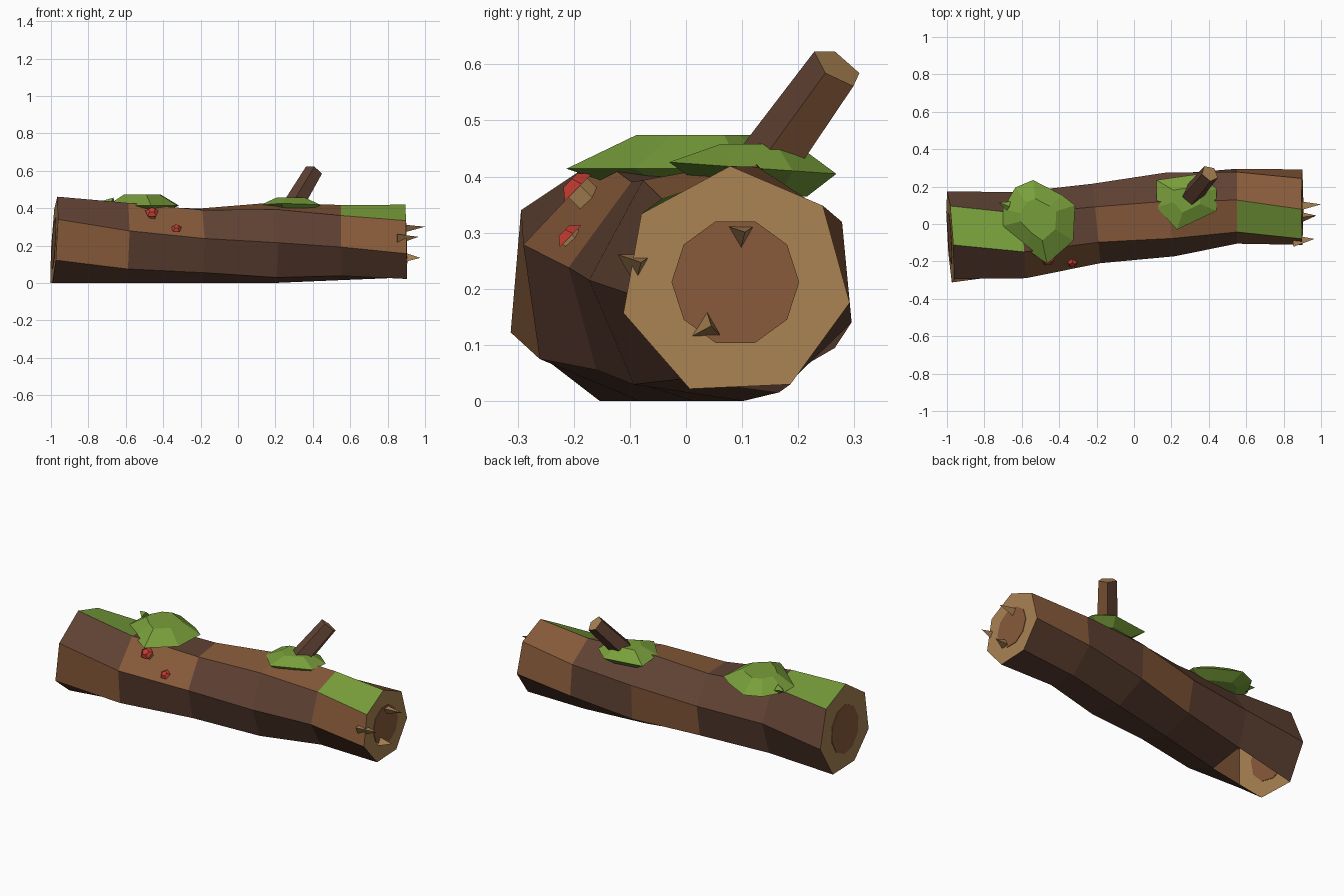
import bpy, bmesh, math
from mathutils import Vector, Quaternion

if "Cube" in bpy.data.objects:
    bpy.data.objects.remove(bpy.data.objects["Cube"], do_unlink=True)


def material(name, rgb):
    m = bpy.data.materials.new(name)
    m.use_nodes = True
    m.diffuse_color = (*rgb, 1)
    m.node_tree.nodes["Principled BSDF"].inputs["Base Color"].default_value = (*rgb, 1)
    return m


DARK = material("dark bark", (0.115, 0.053, 0.033))
LIGHT = material("light bark", (0.242, 0.102, 0.042))
WOOD = material("cut wood", (0.395, 0.225, 0.085))
MOSS = material("moss green", (0.19, 0.345, 0.043))
RED = material("mushroom red", (0.54, 0.045, 0.032))


def finish(name, bm, *mats):
    bmesh.ops.recalc_face_normals(bm, faces=bm.faces)
    mesh = bpy.data.meshes.new(name)
    bm.to_mesh(mesh)
    bm.free()
    for m in mats:
        mesh.materials.append(m)
    ob = bpy.data.objects.new(name, mesh)
    bpy.context.collection.objects.link(ob)
    return ob


def spike(name, base, tip, r1, r2, sides, *mats, roll=0):
    """Tapered prism from base to tip; its end face may have its own colour."""
    base, tip = Vector(base), Vector(tip)
    axis = tip - base
    bm = bmesh.new()
    bmesh.ops.create_cone(bm, cap_ends=True, segments=sides, radius1=r1,
                          radius2=r2, depth=axis.length)
    bm.normal_update()
    for f in bm.faces:
        f.material_index = int(len(mats) > 1 and f.normal.z > 0.9)
    ob = finish(name, bm, *mats)
    ob.rotation_mode = 'QUATERNION'
    ob.rotation_quaternion = axis.to_track_quat('Z', 'Y') @ Quaternion((0, 0, 1), roll)
    ob.location = (base + tip) / 2
    return ob


# Log stations: x, centre y, centre z, radius, twist in degrees, lean with y, lean with z
STATIONS = [
    (-0.983, -0.077, 0.212, 0.252, 98, -0.06, 0.06),
    (-0.60, -0.064, 0.207, 0.237, 111, -0.08, 0.03),
    (-0.20, 0.005, 0.198, 0.218, 118, -0.10, 0.0),
    (0.19, 0.060, 0.205, 0.233, 126, -0.11, 0.0),
    (0.55, 0.101, 0.212, 0.207, 134, 0.0, 0.0),
    (0.90, 0.088, 0.212, 0.207, 144, 0.0, -0.02),
]
SIDES = 7


def ring(station, sides=SIDES, scale=1.0, shift=0.0):
    x, cy, cz, r, twist, ly, lz = station
    pts = []
    for k in range(sides):
        a = math.radians(twist) + math.tau * k / sides
        dy, dz = r * scale * math.cos(a), r * scale * math.sin(a)
        pts.append((x + shift + ly * dy + lz * dz, cy + dy, max(0, cz + dz)))
    return pts


def bridge(bm, a, b):
    """Quads between two rings of the same length."""
    n = len(a)
    return [bm.faces.new((a[k], a[(k + 1) % n], b[(k + 1) % n], b[k])) for k in range(n)]


# Log: bands run front upper, front middle, front low, bottom, back low, back, top
LIGHT_PATCHES = {(0, 1), (1, 0), (2, 6), (2, 4), (3, 6), (4, 0), (4, 4), (4, 5)}
MOSS_PATCHES = {(0, 6), (4, 6)}
bm = bmesh.new()
rings = [[bm.verts.new(p) for p in ring(s)] for s in STATIONS]
for s in range(len(rings) - 1):
    for k, f in enumerate(bridge(bm, rings[s], rings[s + 1])):
        f.material_index = 1 if (s, k) in LIGHT_PATCHES else 3 if (s, k) in MOSS_PATCHES else 0
        if (s, k) == (0, 3):
            rotten_gap = f
for end in (rings[0], rings[-1]):
    bm.faces.new(end).material_index = 2
bmesh.ops.recalc_face_normals(bm, faces=bm.faces)
bm.faces.remove(rotten_gap)
finish("log", bm, DARK, LIGHT, WOOD, MOSS)

# Heartwood plates on both cut ends
for name, station in (("right_heartwood", STATIONS[0]), ("left_heartwood", STATIONS[-1])):
    bm = bmesh.new()
    lo, hi = [[bm.verts.new(p) for p in ring(station, 10, 0.55, d)] for d in (-0.003, 0.003)]
    bm.faces.new(lo)
    bm.faces.new(hi)
    bridge(bm, lo, hi)
    finish(name, bm, LIGHT)

# Splinters on the broken end
for i, (y, z, x0, x1, roll) in enumerate([(0.095, 0.297, 0.85, 1.0, math.pi),
                                          (-0.09, 0.243, 0.85, 0.965, math.pi),
                                          (0.035, 0.13, 0.88, 0.975, 0)]):
    spike(f"splinter_{i + 1}", (x0, y, z), (x1, y + 0.01, z + 0.004), 0.037, 0.0, 3,
          WOOD, roll=roll)

# Broken five-sided branch with a pale end and one lighter side
branch = spike("branch", (0.26, 0.095, 0.35), (0.405, 0.27, 0.595), 0.06, 0.05, 5,
               DARK, WOOD, LIGHT, roll=math.pi)
max((p for p in branch.data.polygons if len(p.vertices) == 4),
    key=lambda p: (branch.rotation_quaternion @ p.normal).x).material_index = 2


# Moss clumps: an outline rim, with a smaller ring above and below it
def clump(name, outline, rim_z, slope, top_z, bottom_z, inner):
    centre = sum((Vector(p) for p in outline), Vector((0, 0))) / len(outline)
    bm = bmesh.new()

    def layer(scale, z, lean):
        pts = [centre + (Vector(p) - centre) * scale for p in outline]
        return [bm.verts.new((p.x, p.y, z + lean * (p.y - centre.y))) for p in pts]

    top, rim, bottom = layer(inner, top_z, 0), layer(1, rim_z, slope), layer(0.6, bottom_z, slope)
    bridge(bm, top, rim)
    bridge(bm, rim, bottom)
    bm.faces.new(top)
    bm.faces.new(bottom)
    return finish(name, bm, MOSS)


clump("large_moss", [(-0.54, 0.235), (-0.385, 0.155), (-0.315, 0.1), (-0.325, -0.09),
                     (-0.465, -0.213), (-0.58, -0.13), (-0.7, -0.01), (-0.7, 0.08),
                     (-0.635, 0.195)], 0.414, 0.0, 0.474, 0.38, 0.5)
clump("small_moss", [(0.12, 0.235), (0.35, 0.268), (0.44, 0.19), (0.44, 0.07),
                     (0.23, -0.03), (0.12, 0.09)], 0.414, -0.07, 0.458, 0.37, 0.45)
spike("moss_tuft", (-0.67, 0.095, 0.43), (-0.722, 0.115, 0.44), 0.027, 0.0, 4, MOSS)

# Mushrooms growing out of the front
OUT = Vector((0, -0.7, 0.7))
for name, root, size, height in (("upper", (-0.46, -0.163, 0.347), 0.038, 0.045),
                                 ("lower", (-0.33, -0.198, 0.282), 0.03, 0.014)):
    root = Vector(root)
    top = root + OUT * height
    spike(name + "_mushroom_stem", root - OUT * 0.03, top, size * 0.7, size * 0.7, 5, WOOD)
    spike(name + "_mushroom_cap", top, top + OUT * size * 0.5, size, size * 0.5, 5, RED)
